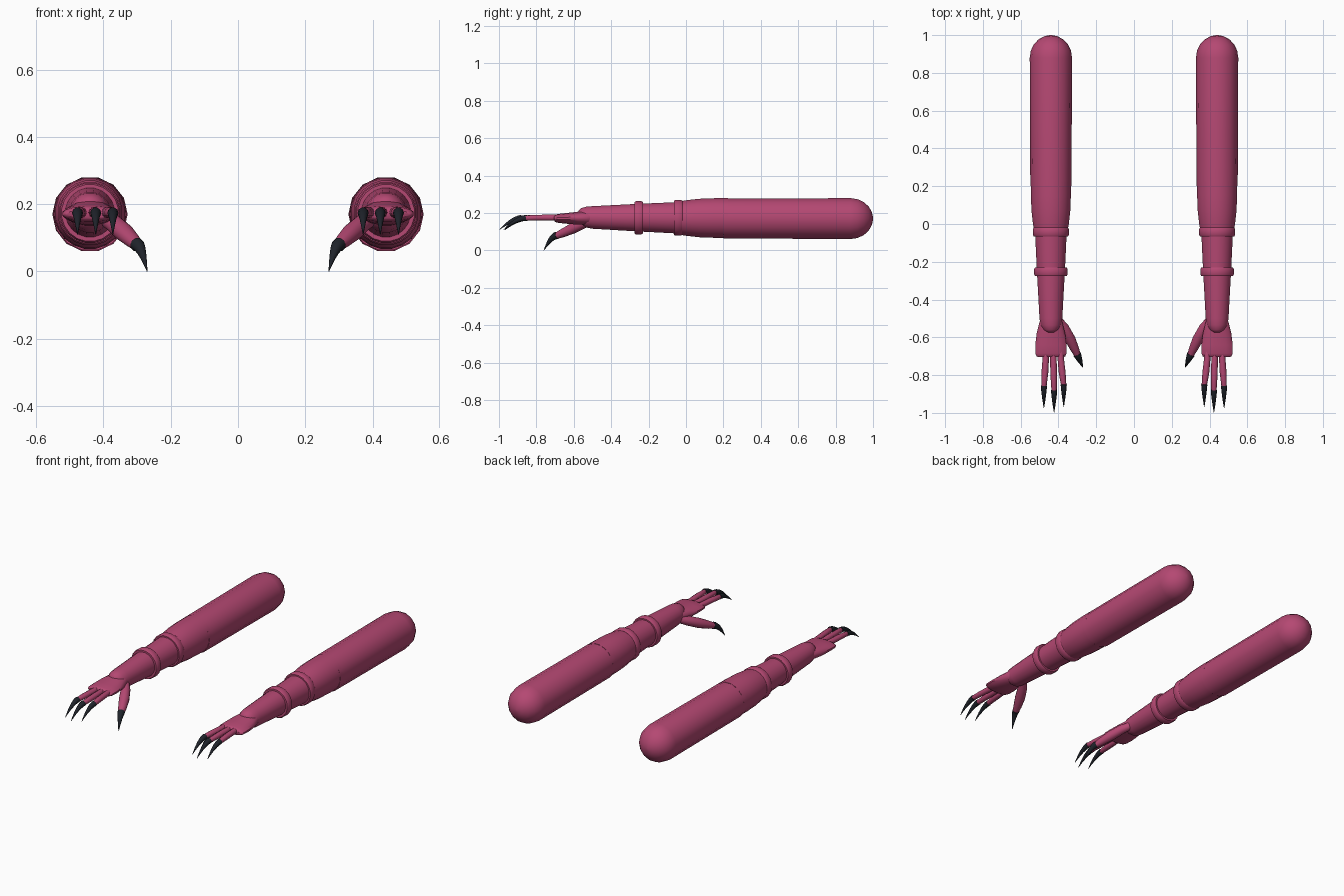
import bpy, bmesh, math
from mathutils import Vector

if "Cube" in bpy.data.objects:
    bpy.data.objects.remove(bpy.data.objects["Cube"], do_unlink=True)


def material(name, color):
    m = bpy.data.materials.new(name)
    m.use_nodes = True
    m.diffuse_color = color
    m.node_tree.nodes["Principled BSDF"].inputs["Base Color"].default_value = color
    return m


SKIN = material("raspberry skin", (0.46, 0.065, 0.17, 1))
CLAW = material("black claw", (0.014, 0.017, 0.024, 1))
AX, AZ = 0.44, 0.17   # centre line of the left arm


def tube(name, sections, mat, sides=14, axis=None):
    """Loft rings of (x, y, z, half width, half height); made for both arms."""
    for prefix, mirror in (("left_", 1), ("right_", -1)):
        pts = [Vector(s[:3]) for s in sections]
        bm = bmesh.new()
        rings = []
        for i, s in enumerate(sections):
            t = axis or (pts[min(i + 1, len(pts) - 1)] - pts[max(i - 1, 0)])
            side = t.cross(Vector((0, 0, 1))).normalized()
            up = side.cross(t).normalized()
            ring = []
            for k in range(sides):
                a = 2 * math.pi * (k + 0.5) / sides
                p = pts[i] + side * (s[3] * math.sin(a)) + up * (s[4] * math.cos(a))
                ring.append(bm.verts.new((p.x * mirror, p.y, p.z)))
            rings.append(ring)
        for a, b in zip(rings, rings[1:]):
            for k in range(sides):
                n = (k + 1) % sides
                bm.faces.new((a[k], a[n], b[n], b[k]))
        bm.faces.new(rings[0])
        bm.faces.new(rings[-1])
        bmesh.ops.recalc_face_normals(bm, faces=bm.faces)
        me = bpy.data.meshes.new(prefix + name)
        bm.to_mesh(me)
        bm.free()
        me.materials.append(mat)
        for f in me.polygons:
            f.use_smooth = True
        me.set_sharp_from_angle(angle=math.radians(40))
        bpy.context.collection.objects.link(bpy.data.objects.new(prefix + name, me))


def lathe(name, profile, sides=14):
    """Round part along the arm, from (y, radius, centre height offset)."""
    tube(name, [(AX, y, AZ + dz, r, r) for y, r, dz in profile], SKIN, sides, Vector((0, -1, 0)))


def claw(name, base, tip, r):
    """Downward-hooked claw, flat at first and steeper toward the tip."""
    b, e = Vector(base), Vector(tip)
    secs = []
    for i in range(7):
        u = i / 6
        p = b.lerp(e, u)
        p.z = b.z + (e.z - b.z) * u ** 1.7
        w = r * (1 - u ** 1.3) + 0.001
        secs.append((*p, w, w))
    tube(name, secs, CLAW, 10)


# Upper arm with domed shoulder
dome = [(0.88 + 0.12 * math.sin(a), 0.112 * math.cos(a), 0)
        for a in (math.radians(d) for d in (0, 18, 36, 54, 72, 87))]
lathe("upper_arm", [(0.2, 0.109, 0)] + dome)

# Elbow sleeve, tapering forward
lathe("elbow", [(0.225, 0.107, 0.003), (0.15, 0.107, 0.003), (0.07, 0.104, 0.003),
                (0.0, 0.096, 0.003), (-0.04, 0.089, 0.003)], 20)

# Forearm with rounded wrist
lathe("forearm", [(-0.02, 0.086, 0.004), (-0.25, 0.075, 0.005), (-0.5, 0.061, 0.006),
                  (-0.535, 0.056, 0.008), (-0.56, 0.043, 0.013), (-0.573, 0.024, 0.02),
                  (-0.577, 0.004, 0.022)], 20)

# Bands around the forearm
for name, y, r in (("upper_band", -0.042, 0.097), ("lower_band", -0.253, 0.09)):
    lathe(name, [(y + 0.023, r - 0.02, 0.004), (y + 0.023, r - 0.005, 0.004),
                 (y + 0.014, r, 0.004), (y - 0.014, r, 0.004),
                 (y - 0.023, r - 0.005, 0.004), (y - 0.023, r - 0.02, 0.004)], 20)

# Flat palm
tube("palm", [(0.44, -0.48, 0.175, 0.045, 0.04), (0.44, -0.52, 0.175, 0.062, 0.04),
              (0.44, -0.58, 0.172, 0.077, 0.035), (0.44, -0.64, 0.171, 0.084, 0.029),
              (0.44, -0.685, 0.171, 0.084, 0.024), (0.44, -0.70, 0.171, 0.078, 0.019),
              (0.44, -0.705, 0.171, 0.07, 0.012)], SKIN, 16)

# Three fingers with claws
for name, x0, x1, tip_y in (("inner", 0.388, 0.372, -0.968),
                            ("middle", 0.427, 0.423, -0.998),
                            ("outer", 0.467, 0.477, -0.975)):
    tip = tip_y + 0.115
    tube(name + "_finger", [(x0, -0.66, 0.174, 0.015, 0.015), (x0, -0.71, 0.175, 0.017, 0.017),
                            ((x0 + x1) / 2, -0.79, 0.175, 0.018, 0.016),
                            (x1, tip, 0.173, 0.014, 0.014),
                            (x1, tip - 0.012, 0.172, 0.01, 0.01)], SKIN, 10)
    claw(name + "_claw", (x1, tip + 0.004, 0.174), (x1, tip_y, 0.11), 0.0155)

# Thumb reaching inward and down
tube("thumb", [(0.40, -0.51, 0.16, 0.022, 0.022), (0.37, -0.55, 0.143, 0.027, 0.027),
               (0.338, -0.61, 0.115, 0.029, 0.028), (0.312, -0.665, 0.09, 0.023, 0.022),
               (0.297, -0.70, 0.075, 0.016, 0.016)], SKIN, 12)
claw("thumb_claw", (0.301, -0.69, 0.08), (0.27, -0.76, 0.0), 0.02)
